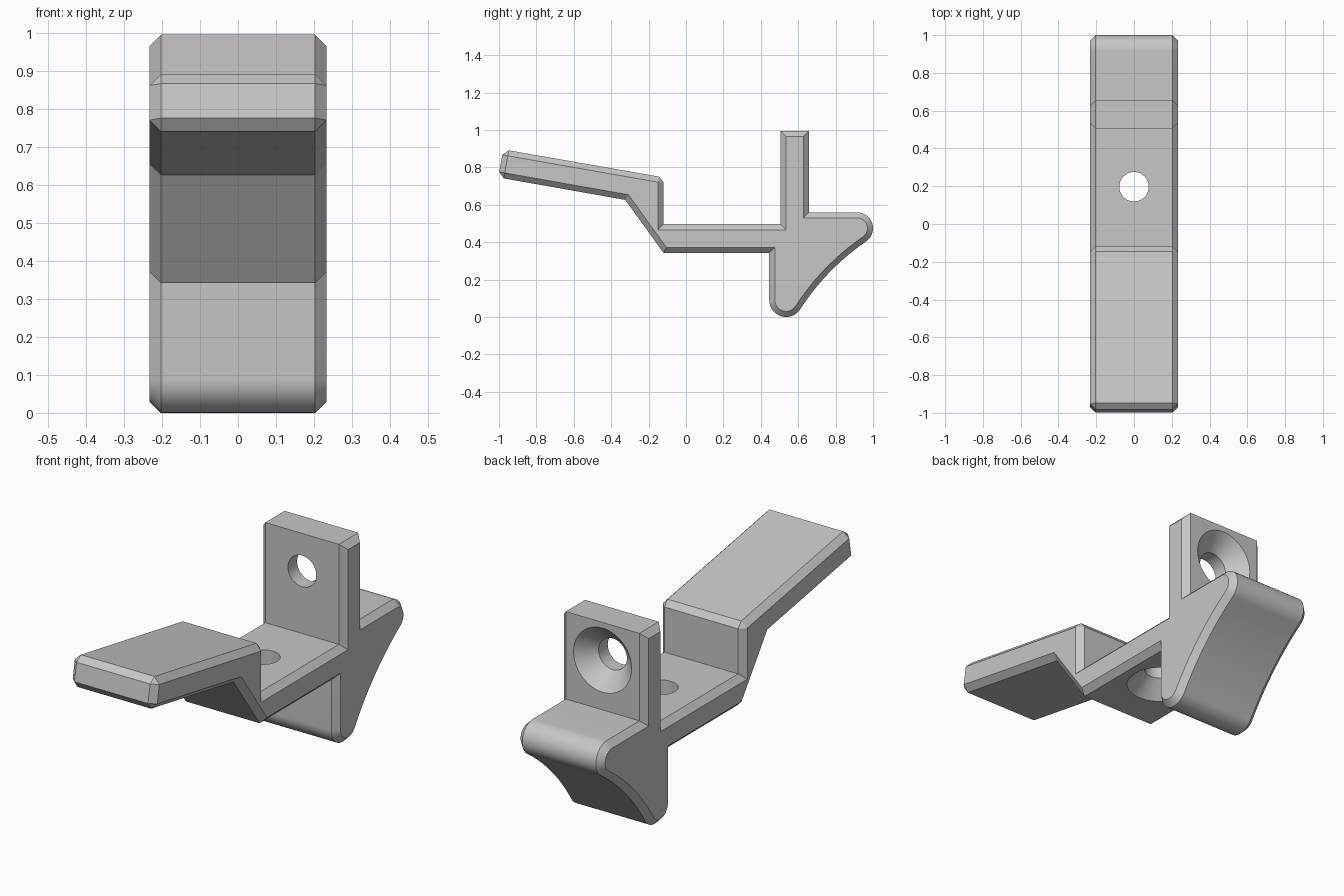
import bpy, bmesh, math
from mathutils import Vector, Matrix

HALF, RIM = 0.233, 0.03      # half width, chamfer size

cube = bpy.data.objects.get("Cube")
if cube:
    bpy.data.objects.remove(cube, do_unlink=True)

grey = bpy.data.materials.new("plain grey")
grey.use_nodes = True
grey.diffuse_color = (0.57, 0.57, 0.57, 1)
grey.node_tree.nodes["Principled BSDF"].inputs["Base Color"].default_value = (0.57, 0.57, 0.57, 1)


def arc(cy, cz, r, start, end, n=24):
    angles = [math.radians(start + (end - start) * i / n) for i in range(n + 1)]
    return [Vector((cy + r * math.cos(a), cz + r * math.sin(a))) for a in angles]


def hollow(a, b, sag, n=16):
    side = Vector((a.y - b.y, b.x - a.x)).normalized()
    return [a.lerp(b, i / n) + side * sag * 4 * (i / n) * (1 - i / n) for i in range(1, n)]


# Side outline as (y, z), counter-clockwise
lever_tip = [Vector(p) for p in ((-0.977, 0.896), (-1.004, 0.746))]
underside = [Vector(p) for p in ((-0.325, 0.626), (-0.12, 0.342), (0.445, 0.342))]
toe = arc(0.535, 0.09, 0.09, 180, 327)
heel = arc(0.915, 0.474, 0.085, -56, 90)
upright = [Vector(p) for p in ((0.657, 0.559), (0.657, 0.995), (0.505, 0.995), (0.505, 0.496))]
step = [Vector(p) for p in ((-0.12, 0.496), (-0.12, 0.746))]
outline = lever_tip + underside + toe + hollow(toe[-1], heel[0], 0.025) + heel + upright + step
cut_corners = {0, 1, len(outline) - 1}

# Inset outline, with the lever's corners cut off on the outer outline
outer, inner = [], []
for i, p in enumerate(outline):
    before = (p - outline[i - 1]).normalized()
    after = (outline[(i + 1) % len(outline)] - p).normalized()
    n1, n2 = Vector((-before.y, before.x)), Vector((-after.y, after.x))
    inset = p + (n1 + n2) * RIM / (1 + n1.dot(n2))
    if i in cut_corners:
        outer += [inset - n1 * RIM, inset - n2 * RIM]
        inner += [inset, inset]
    else:
        outer.append(p)
        inner.append(inset)

# Extruded body with chamfered rims
bm = bmesh.new()
rings = [[bm.verts.new((x, p.x, p.y)) for p in loop] for x, loop in
         ((-HALF, inner), (RIM - HALF, outer), (HALF - RIM, outer), (HALF, inner))]
count = len(outer)
for r1, r2 in zip(rings, rings[1:]):
    for i in range(count):
        j = (i + 1) % count
        bm.faces.new((r1[i], r1[j], r2[j], r2[i]))
bm.faces.new(rings[0])
bm.faces.new(rings[-1])
bmesh.ops.remove_doubles(bm, verts=bm.verts, dist=0.0001)
bmesh.ops.recalc_face_normals(bm, faces=bm.faces)
mesh = bpy.data.meshes.new("bracket_body")
bm.to_mesh(mesh)
bm.free()
mesh.materials.append(grey)
body = bpy.data.objects.new("bracket_body", mesh)
bpy.context.collection.objects.link(body)
bpy.context.view_layer.objects.active = body
body.select_set(True)


def countersunk_hole(name, matrix, sides=48):
    """Cut a screw hole; local z points out of the countersunk face at the origin."""
    rows = ((0.078, -0.25), (0.078, -0.08), (0.16, 0), (0.16, 0.02))
    bm = bmesh.new()
    loops = [[bm.verts.new((r * math.cos(math.tau * i / sides), r * math.sin(math.tau * i / sides), z))
              for i in range(sides)] for r, z in rows]
    for a, b in zip(loops, loops[1:]):
        for i in range(sides):
            j = (i + 1) % sides
            bm.faces.new((a[i], a[j], b[j], b[i]))
    bm.faces.new(loops[0])
    bm.faces.new(loops[-1])
    bmesh.ops.recalc_face_normals(bm, faces=bm.faces)
    cutter_mesh = bpy.data.meshes.new(name)
    bm.to_mesh(cutter_mesh)
    bm.free()
    cutter_mesh.materials.append(grey)
    cutter = bpy.data.objects.new(name, cutter_mesh)
    cutter.matrix_world = matrix
    cutter.hide_render = True
    bpy.context.collection.objects.link(cutter)
    bpy.context.view_layer.update()
    cut = body.modifiers.new(name, 'BOOLEAN')
    cut.operation, cut.solver, cut.object = 'DIFFERENCE', 'EXACT', cutter
    bpy.ops.object.modifier_apply(modifier=cut.name)
    bpy.data.objects.remove(cutter, do_unlink=True)


# Screw holes: base opens downward, upright opens backward
countersunk_hole("base_hole", Matrix.Translation((0, 0.197, 0.342)) @ Matrix.Rotation(math.pi, 4, 'X'))
countersunk_hole("upright_hole", Matrix.Translation((0, 0.657, 0.807)) @ Matrix.Rotation(-math.pi / 2, 4, 'X'))

bpy.ops.object.select_all(action='DESELECT')
body.select_set(True)
bpy.context.view_layer.objects.active = body
bpy.ops.object.shade_smooth_by_angle(angle=math.radians(25))
